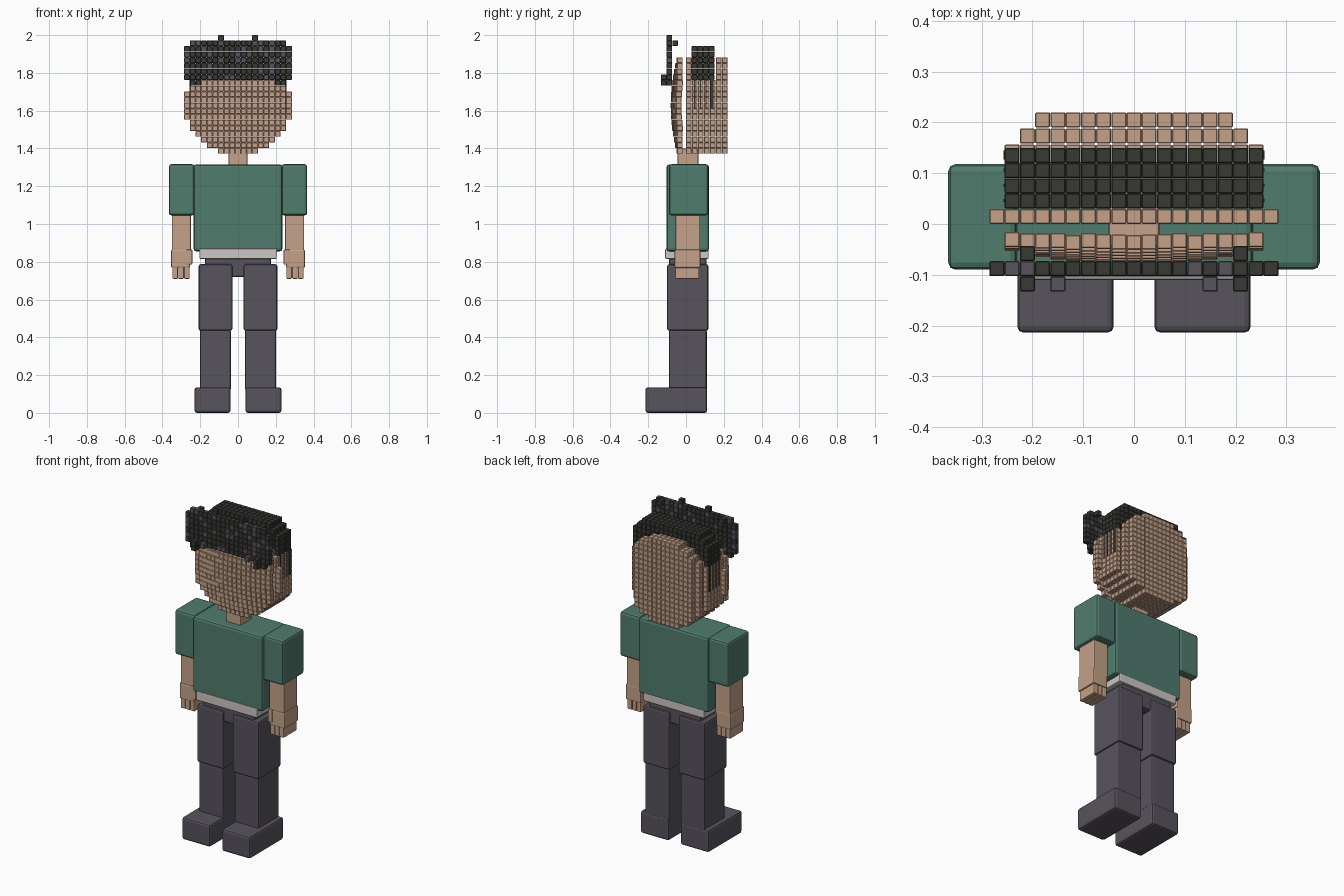
import bpy
import bmesh
import random
from mathutils import Matrix, Vector

if "Cube" in bpy.data.objects:
    bpy.data.objects.remove(bpy.data.objects["Cube"], do_unlink=True)

random.seed(4)
V = 0.03          # voxel pitch
HEAD_Z = 1.627    # head centre height


def material(name, rgb):
    m = bpy.data.materials.new(name)
    m.use_nodes = True
    m.diffuse_color = (*rgb, 1)
    m.node_tree.nodes["Principled BSDF"].inputs["Base Color"].default_value = (*rgb, 1)
    return m


SKIN = material("skin", (0.56, 0.36, 0.25))
GREEN = material("green_cloth", (0.08, 0.2, 0.155))
CHARCOAL = material("charcoal_cloth", (0.095, 0.087, 0.107))
WHITE = material("off_white_cloth", (0.6, 0.57, 0.55))
HAIR = material("dark_hair", (0.04, 0.04, 0.034))


def cubes(name, cells, mats, bevel, segments=1):
    """One object from (centre, size, material index) cells."""
    bm = bmesh.new()
    for centre, size, index in cells:
        made = bmesh.ops.create_cube(
            bm, size=1, matrix=Matrix.Translation(centre) @ Matrix.Diagonal((*size, 1)))
        for v in made["verts"]:
            for f in v.link_faces:
                f.material_index = index
    mesh = bpy.data.meshes.new(name)
    bm.to_mesh(mesh)
    bm.free()
    for m in mats:
        mesh.materials.append(m)
    ob = bpy.data.objects.new(name, mesh)
    bpy.context.collection.objects.link(ob)
    if bevel:
        mod = ob.modifiers.new("Soft edges", "BEVEL")
        mod.width = bevel
        mod.segments = segments
    return ob


def box(name, x, y, z, mat, bevel=0.01):
    lo, hi = Vector((x[0], y[0], z[0])), Vector((x[1], y[1], z[1]))
    return cubes(name, [((lo + hi) / 2, hi - lo, 0)], [mat], bevel, 2)


def pair(name, x, y, z, mat, bevel=0.01):
    box("left_" + name, x, y, z, mat, bevel)
    box("right_" + name, (-x[1], -x[0]), y, z, mat, bevel)


# Body and clothes
box("shirt", (-0.235, 0.235), (-0.103, 0.122), (0.855, 1.315), GREEN, 0.014)
box("shirt_hem", (-0.205, 0.205), (-0.11, 0.12), (0.815, 0.87), WHITE, 0.006)
box("hips", (-0.175, 0.175), (-0.09, 0.108), (0.72, 0.83), CHARCOAL)
box("neck", (-0.05, 0.05), (-0.045, 0.065), (1.3, 1.4), SKIN, 0.006)
pair("sleeve", (0.23, 0.366), (-0.09, 0.118), (1.045, 1.317), GREEN, 0.014)

# Legs and shoes
pair("thigh", (0.03, 0.208), (-0.1, 0.118), (0.435, 0.787), CHARCOAL)
pair("shin", (0.037, 0.202), (-0.09, 0.11), (0.12, 0.44), CHARCOAL)
pair("shoe", (0.04, 0.23), (-0.214, 0.112), (0, 0.135), CHARCOAL, 0.012)

# Arms, hands and fingers
pair("forearm", (0.25, 0.35), (-0.056, 0.075), (0.84, 1.06), SKIN, 0.006)
pair("hand", (0.254, 0.355), (-0.06, 0.076), (0.768, 0.865), SKIN, 0.008)
pair("thumb", (0.242, 0.275), (-0.062, -0.01), (0.785, 0.865), SKIN, 0.006)
for i in range(3):
    x = 0.256 + i * 0.031
    pair("finger_%d" % (i + 1), (x, x + 0.029), (-0.056, 0.07), (0.71, 0.775), SKIN, 0.005)


# Head made of small blocks
def inside(ix, iz, half=9):
    return abs(ix) <= half and (ix / 9.4) ** 2 + (iz / 8.5) ** 2 <= 1


def at(ix, y, iz):
    return (ix * V, y, HEAD_Z + iz * V)


GRID = [(ix, iz) for ix in range(-9, 10) for iz in range(-8, 12)]
BLOCK = (V * 0.985, V * 0.985, V * 0.985)

# Bulging face plate, one block deep
face = []
for ix, iz in GRID:
    if inside(ix, iz, 8):
        bulge = max(0, 1 - (ix / 9.4) ** 2 - (iz / 9) ** 2)
        face.append((at(ix, -0.028 - 0.038 * bulge, iz), BLOCK, 0))
cubes("face", face, [SKIN], 0.002)

# Back of the head, with ears on the first layer
head = []
for layer, half in enumerate((9, 8, 8, 8, 8, 7, 6)):
    solid = layer in (0, 5, 6)
    for ix, iz in GRID:
        if not inside(ix, iz, half) or (not solid and iz > 4):
            continue
        edge = not all(inside(ix + a, iz + b, half)
                       for a, b in ((1, 0), (-1, 0), (0, 1), (0, -1)))
        if solid or edge:
            head.append((at(ix, 0.015 + layer * 0.0317, iz), BLOCK, 0))
cubes("head", head, [SKIN], 0.002)

# Hair cap arching over the head
cap = []
for row in range(4):
    for ix, iz in GRID:
        half = {9: 7, 10: 6}.get(iz, 8)
        if 5 <= iz <= 10 and abs(ix) <= half and (abs(ix) == 8 or not inside(ix, iz)):
            cap.append((at(ix, 0.045 + row * V, iz), BLOCK, 0))
cubes("hair_cap", cap, [HAIR], 0.002)

# Thin strands of hair beside the ears
strands = []
for side in (-1, 1):
    for i, width in enumerate((0.006, 0.006, 0.006, 0.018)):
        strands.append(((side * 0.2535, 0.046 + i * V, 1.69), (0.008, width, 0.16), 0))
cubes("side_strands", strands, [HAIR], 0)

# Fringe of mixed blocks standing in front of the face
FRONT = -0.088
fringe = []
for ix, iz in GRID:
    if 5 <= iz <= 11 and abs(ix) <= (8 if iz == 11 else 9):
        fringe.append((at(ix, FRONT, iz), BLOCK, int(random.random() < 0.2)))
for side in (-1, 1):
    for ix in (7, 8):
        fringe.append((at(side * ix, FRONT, 4), BLOCK, 0))
    for ix, shade in ((7, 0), (5, 1)):
        for iz in (4, 5):
            if ix == 7 or iz == 5:
                fringe.append((at(side * ix, FRONT - V, iz), BLOCK, shade))
    fringe.append((at(side * 7, FRONT + V, 11), BLOCK, 0))
    fringe.append((at(side * 3, FRONT, 11.95), BLOCK, 0))
cubes("fringe", fringe, [HAIR, CHARCOAL], 0.002)
